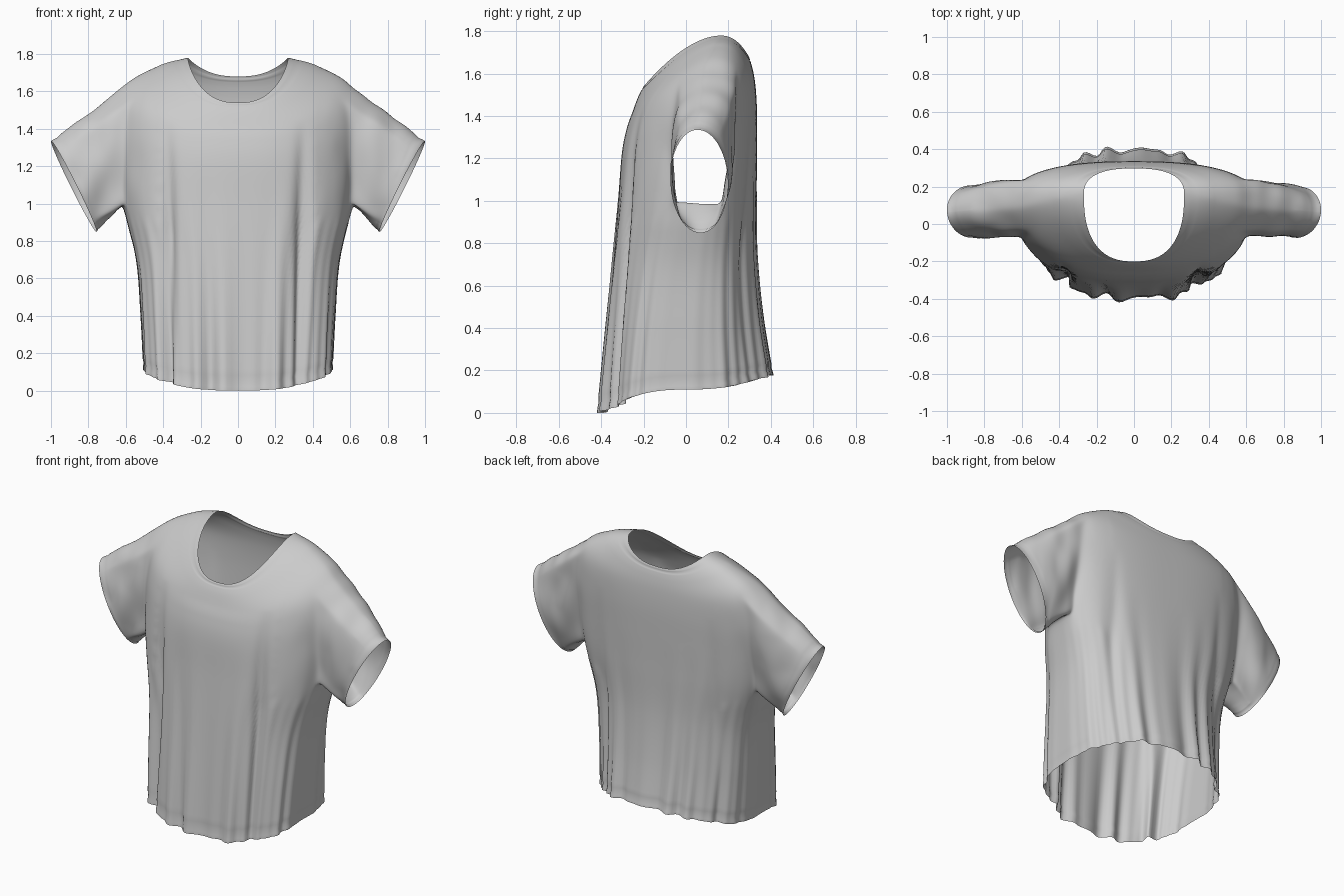
import bpy, bmesh, math
from mathutils import Vector, noise

if "Cube" in bpy.data.objects:
    bpy.data.objects.remove(bpy.data.objects["Cube"])

M, K, S = 192, 10, 26        # columns around, rows per profile interval, sleeve rings
ARM = 14                     # half width of the armhole in columns

# Rings from hem to neckline:
# half width, front y, side y, back y, front z, side z, back z, front and back roundness
RINGS = [
    (0.505, -0.398, 0.00, 0.400, 0.00, 0.11, 0.18, 0.56, 0.80),
    (0.520, -0.372, 0.01, 0.360, 0.36, 0.40, 0.45, 0.60, 0.80),
    (0.545, -0.345, 0.03, 0.335, 0.70, 0.70, 0.75, 0.68, 0.78),
    (0.615, -0.320, 0.06, 0.333, 1.00, 1.00, 1.03, 0.85, 0.74),
    (0.640, -0.303, 0.07, 0.335, 1.22, 1.20, 1.25, 1.02, 0.70),
    (0.650, -0.280, 0.08, 0.335, 1.34, 1.42, 1.42, 1.15, 0.65),
    (0.610, -0.252, 0.10, 0.328, 1.42, 1.625, 1.54, 1.18, 0.62),
    (0.430, -0.226, 0.14, 0.315, 1.49, 1.735, 1.62, 1.00, 0.72),
    (0.268, -0.200, 0.16, 0.297, 1.54, 1.78, 1.68, 0.80, 0.80),
]
ROWS = K * (len(RINGS) - 1)


def ring_at(row):
    """Catmull-Rom interpolation of the ring settings."""
    i = min(row // K, len(RINGS) - 2)
    t = row / K - i
    n = len(RINGS) - 1
    a, b, c, d = (RINGS[max(0, min(n, i + o))] for o in (-1, 0, 1, 2))
    return [0.5 * (2 * q + (r - p) * t + (2 * p - 5 * q + 4 * r - s) * t * t
                   + (3 * q - p - 3 * r + s) * t ** 3)
            for p, q, r, s in zip(a, b, c, d)]


def bump(v, centre, width):
    return math.exp(-((v - centre) / width) ** 2)


def body_point(row, col):
    hx, yf, ym, yb, zf, zs, zb, ef, eb = ring_at(row)
    a = 2 * math.pi * col / M
    # columns gather under the arm, so the armhole narrows downwards
    a -= 0.22 * bump(row, 3 * K, 11) * math.sin(2 * a)
    c, s = math.cos(a), math.sin(a)
    x = math.copysign(abs(c) ** 0.8, c) * hx
    ye, ze, e, ez = (yf, zf, ef, 1.4) if s < 0 else (yb, zb, eb, 1.9)
    y = ym + (ye - ym) * abs(s) ** e
    z = zs + (ze - zs) * abs(s) ** ez
    # hanging folds, deeper towards the hem
    drop = max(0.0, min(1.0, (1.25 - z) / 1.2))
    ripple = (0.6 * math.sin(19 * a + 1.4 * math.sin(3 * a + 0.5))
              + 0.4 * math.sin(33 * a + 2 * math.sin(2 * a)))
    d = 0.025 * drop ** 1.4 * ripple * (0.1 + 0.9 * abs(s))
    # long tucks on either side of the chest and back
    tuck = max(0.0, min(1.0, (1.45 - z) / 0.6))
    if s < 0:
        d -= 0.045 * tuck * (bump(x, 0.35, 0.035) + bump(x, -0.38, 0.035))
    else:
        d -= 0.02 * tuck * (bump(x, 0.40, 0.04) + bump(x, -0.40, 0.04))
    # stitched seams at hem and collar
    if row in (2, ROWS - 4):
        d -= 0.004
    return Vector((x + d * c, y + d * s, z))


bm = bmesh.new()
grid = [[bm.verts.new(body_point(r, c)) for c in range(M)] for r in range(ROWS + 1)]
r0, r1 = 3 * K, 6 * K

# Body panels, leaving out the two armholes
for r in range(ROWS):
    for c in range(M):
        side = min((c + ARM) % M, (c + ARM - M // 2) % M)
        if r0 <= r < r1 and side < 2 * ARM:
            continue
        n = (c + 1) % M
        bm.faces.new((grid[r][c], grid[r][n], grid[r + 1][n], grid[r + 1][c]))

# Sleeves, lofted from each armhole to an oval cuff
cuff_centre = Vector((0.878, 0.062, 1.092))
cuff_up = Vector((0.120, -0.012, 0.243))
cuff_across = Vector((0.022, 0.135, 0.01))
for sign, mid in ((1, 0), (-1, M // 2)):
    lo, hi = mid - ARM, mid + ARM
    path = ([(r1, c) for c in range(lo, hi)] + [(r, hi) for r in range(r1, r0, -1)]
            + [(r0, c) for c in range(hi, lo, -1)] + [(r, lo) for r in range(r0, r1)])
    loop = [grid[r][c % M] for r, c in path]
    start = [v.co.copy() for v in loop]
    flip = Vector((sign, 1, 1))
    ends = []
    for p in start:
        f = math.atan2((p.y - 0.08) / 0.17, (p.z - 1.29) / 0.31)
        q = cuff_centre + cuff_up * math.cos(f) + cuff_across * math.sin(f)
        ends.append(q * flip)
    prev = loop
    for k in range(1, S + 1):
        t = k / S
        ring = []
        for p, q in zip(start, ends):
            v = p.lerp(q, t)
            # fuller towards the back halfway along
            v.y += max(0.0, v.y - 0.08) * 0.14 * math.sin(math.pi * t)
            if k == S - 2:
                v = v.lerp(cuff_centre * flip, 0.015)
            ring.append(bm.verts.new(v))
        for i in range(len(ring)):
            j = (i + 1) % len(ring)
            bm.faces.new((prev[i], prev[j], ring[j], ring[i]))
        prev = ring

bmesh.ops.delete(bm, geom=[v for v in bm.verts if not v.link_faces], context='VERTS')
bmesh.ops.recalc_face_normals(bm, faces=bm.faces)

# Relax the cloth around the armholes
soft = [v for v in bm.verts if 0.42 < abs(v.co.x) < 0.85 and v.co.z > 0.9
        and not v.is_boundary]
for _ in range(12):
    bmesh.ops.smooth_vert(bm, verts=soft, factor=0.5,
                          use_axis_x=True, use_axis_y=True, use_axis_z=True)

# Soft wrinkles on the sleeves and shoulders
bm.normal_update()
for v in bm.verts:
    w = max(0.0, min(1.0, (abs(v.co.x) - 0.5) / 0.2)) if v.co.z > 0.8 else 0.0
    if w and not v.is_boundary:
        v.co += v.normal * 0.013 * w * noise.noise(
            Vector((v.co.x * 9, v.co.y * 6, v.co.z * 5)))

mesh = bpy.data.meshes.new("shirt")
bm.to_mesh(mesh)
bm.free()
mesh.polygons.foreach_set("use_smooth", [True] * len(mesh.polygons))
shirt = bpy.data.objects.new("shirt", mesh)
bpy.context.collection.objects.link(shirt)
